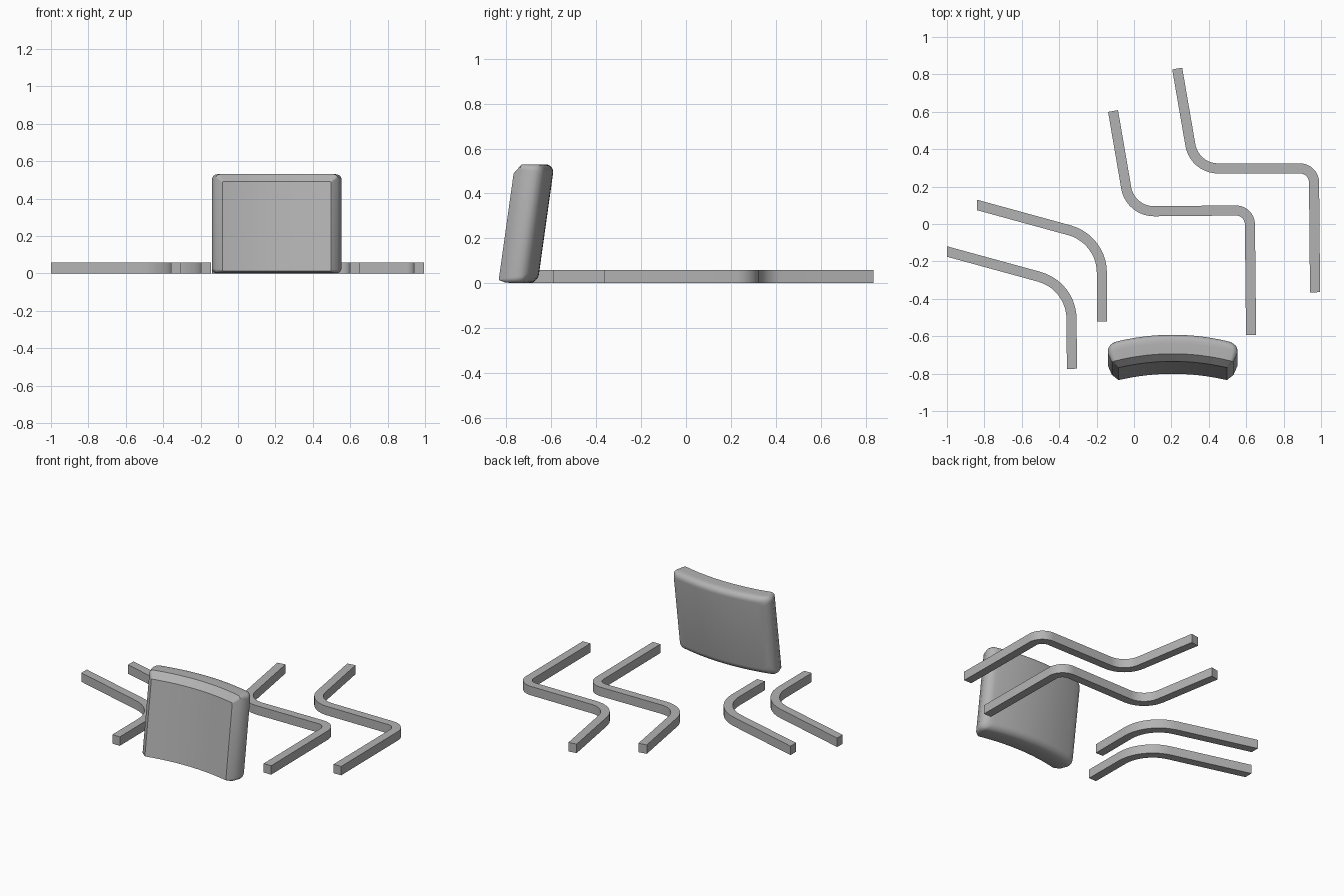
import bpy, bmesh, math
from mathutils import Vector

cube = bpy.data.objects.get("Cube")
if cube:
    bpy.data.objects.remove(cube)

grey = bpy.data.materials.new("plain grey")
grey.use_nodes = True
colour = (0.45, 0.45, 0.45, 1)
grey.diffuse_color = colour
grey.node_tree.nodes["Principled BSDF"].inputs["Base Color"].default_value = colour


def finish(name, bm, angle):
    bmesh.ops.recalc_face_normals(bm, faces=bm.faces)
    mesh = bpy.data.meshes.new(name)
    bm.to_mesh(mesh)
    bm.free()
    mesh.materials.append(grey)
    ob = bpy.data.objects.new(name, mesh)
    bpy.context.collection.objects.link(ob)
    bpy.ops.object.select_all(action='DESELECT')
    ob.select_set(True)
    bpy.context.view_layer.objects.active = ob
    bpy.ops.object.shade_smooth_by_angle(angle=math.radians(angle))
    return ob


def bridge(bm, rings):
    for a, b in zip(rings, rings[1:]):
        for i in range(len(a)):
            j = (i + 1) % len(a)
            bm.faces.new((a[i], a[j], b[j], b[i]))


def fillet(points, radii, steps=10):
    """Centre line with round corners, as (point, tangent) pairs."""
    pts = [Vector(p) for p in points]
    path = [(pts[0], (pts[1] - pts[0]).normalized())]
    for i, r in enumerate(radii, 1):
        d0 = (pts[i] - pts[i - 1]).normalized()
        d1 = (pts[i + 1] - pts[i]).normalized()
        turn = d0.angle_signed(d1)          # clockwise is positive
        start = pts[i] - d0 * r * math.tan(abs(turn) / 2)
        side = Vector((d0.y, -d0.x)) * math.copysign(1, turn)
        for k in range(steps + 1):
            a = abs(turn) * k / steps
            p = start + d0 * r * math.sin(a) + side * r * (1 - math.cos(a))
            path.append((p, d0 * math.cos(a) + side * math.sin(a)))
    path.append((pts[-1], (pts[-1] - pts[-2]).normalized()))
    return path


def bar(name, points, radii, width=0.054, height=0.058):
    bm = bmesh.new()
    rings = []
    for p, t in fillet(points, radii):
        n = Vector((-t.y, t.x)) * width / 2
        a, b = p + n, p - n
        rings.append([bm.verts.new((q.x, q.y, z)) for q, z in
                      ((a, 0), (b, 0), (b, height), (a, height))])
    # the slanted ends of the simple bars are cut square to x
    if len(radii) == 1:
        p, t = Vector(points[0]), (Vector(points[1]) - Vector(points[0])).normalized()
        for v in rings[0]:
            s = 1 if v.co.y > p.y else -1
            v.co.x, v.co.y = p.x, p.y + s * width / 2 / t.x
    bridge(bm, rings)
    bm.faces.new(rings[0])
    bm.faces.new(rings[-1])
    return finish(name, bm, 30)


# Bent square bars
bar("back_leg_bar_left", [(0.231, 0.831), (0.323, 0.297), (0.962, 0.297), (0.968, -0.365)], [0.15, 0.075])
bar("back_leg_bar_right", [(-0.112, 0.604), (-0.02, 0.067), (0.619, 0.073), (0.626, -0.593)], [0.15, 0.075])
bar("arm_bar_left", [(-0.84, 0.102), (-0.172, -0.081), (-0.172, -0.522)], [0.235])
bar("arm_bar_right", [(-1.0, -0.147), (-0.335, -0.329), (-0.332, -0.774)], [0.235])


def backrest(centre_x=0.207, columns=16, arc=6):
    """Curved, leaning pad lofted from outlines, front to back."""
    # depth, half width, bottom, top, corner radius
    layers = [(0, 0.29, 0.014, 0.49, 0.004), (0.035, 0.325, 0.003, 0.53, 0.02),
              (0.09, 0.347, 0, 0.53, 0.03)]
    for k in range(1, 7):
        a = math.pi / 2 * k / 6
        inset = 0.04 * (1 - math.cos(a))
        layers.append((0.102 + 0.04 * math.sin(a), 0.347 - inset,
                       inset, 0.53 - inset, 0.03))
    bm = bmesh.new()
    uppers, lowers, rings = [], [], []
    for depth, half, low, high, r in layers:
        side = [(-half + r * (1 - math.cos(a)), r * (1 - math.sin(a)))
                for a in (math.pi / 2 * k / arc for k in range(arc + 1))]
        inner = half - r
        mid = [(-inner + 2 * inner * k / columns, 0) for k in range(1, columns)]
        outline = side + mid + [(-u, d) for u, d in reversed(side)]

        def place(u, z):
            y = -0.803 + depth + 0.14 * z - 0.4 * u * u
            return bm.verts.new((centre_x + u, y, z))
        upper = [place(u, high - d) for u, d in outline]
        lower = [place(u, low + d) for u, d in outline]
        uppers.append(upper)
        lowers.append(lower)
        rings.append(upper + lower[::-1])
    bridge(bm, rings)
    for top, bottom in ((uppers[0], lowers[0]), (uppers[-1], lowers[-1])):
        for i in range(len(top) - 1):
            bm.faces.new((top[i], top[i + 1], bottom[i + 1], bottom[i]))
    return finish("backrest", bm, 32)


backrest()
